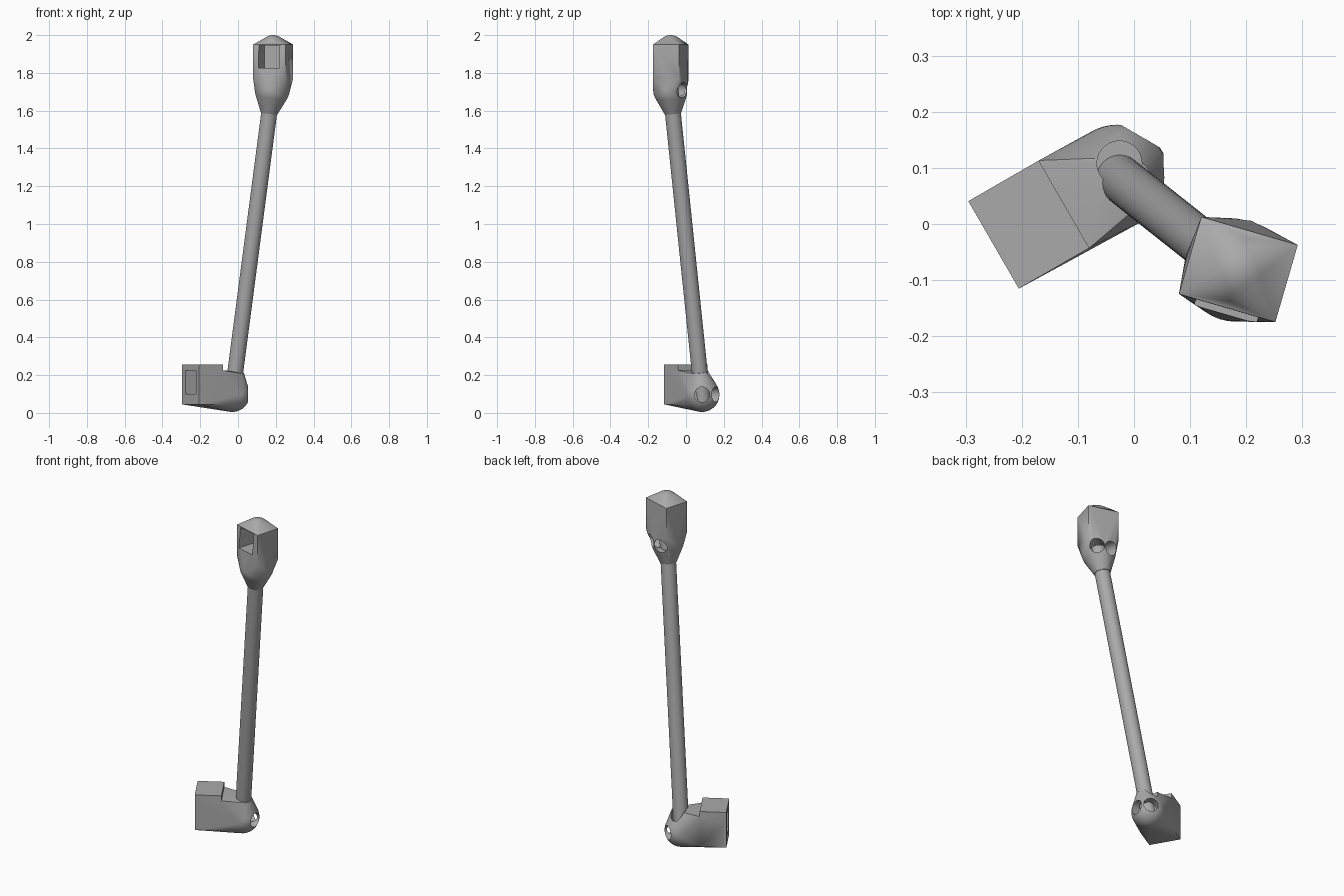
import bpy, bmesh, math
from mathutils import Vector, Matrix

if "Cube" in bpy.data.objects:
    bpy.data.objects.remove(bpy.data.objects["Cube"])

grey = bpy.data.materials.new("plain grey")
grey.use_nodes = True
colour = (0.4, 0.4, 0.4, 1)
grey.diffuse_color = colour
grey.node_tree.nodes["Principled BSDF"].inputs["Base Color"].default_value = colour

LOW = Vector((-0.03, 0.085, 0.097))    # lower hub centre
HIGH = Vector((0.181, -0.082, 1.71))   # upper hub centre
AXIS = (HIGH - LOW).normalized()
HUB_R, TUBE_R, HOLE_R = 0.092, 0.042, 0.04


def add_box(bm, centre, size, degrees):
    m = (Matrix.Translation(centre) @ Matrix.Rotation(math.radians(degrees), 4, "Z")
         @ Matrix.Diagonal((*size, 1)))
    bmesh.ops.create_cube(bm, size=1, matrix=m)


def add_rod(bm, start, end, radius):
    d = end - start
    m = Matrix.Translation((start + end) / 2) @ d.to_track_quat("Z", "Y").to_matrix().to_4x4()
    bmesh.ops.create_cone(bm, cap_ends=True, segments=48, radius1=radius,
                          radius2=radius, depth=d.length, matrix=m)


def add_ball(bm, centre, radius):
    bmesh.ops.create_icosphere(bm, subdivisions=4, radius=radius,
                               matrix=Matrix.Translation(centre))


def hull(bm):
    out = bmesh.ops.convex_hull(bm, input=bm.verts[:])
    junk = {g for g in out["geom_interior"] + out["geom_unused"]
            if isinstance(g, bmesh.types.BMVert)}
    bmesh.ops.delete(bm, geom=list(junk), context="VERTS")
    # remove what is left of the source solids inside the skin
    skin = {g for g in out["geom"] if isinstance(g, bmesh.types.BMFace) and g.is_valid}
    bmesh.ops.delete(bm, geom=[f for f in bm.faces if f not in skin], context="FACES")
    bmesh.ops.dissolve_limit(bm, angle_limit=0.002, verts=bm.verts[:], edges=bm.edges[:])
    bmesh.ops.recalc_face_normals(bm, faces=bm.faces[:])


def to_object(name, bm):
    me = bpy.data.meshes.new(name)
    bm.to_mesh(me)
    bm.free()
    me.materials.append(grey)
    ob = bpy.data.objects.new(name, me)
    bpy.context.collection.objects.link(ob)
    return ob


def activate(ob):
    bpy.ops.object.select_all(action="DESELECT")
    ob.select_set(True)
    bpy.context.view_layer.objects.active = ob


def combine(ob, operation, build, *args):
    bm = bmesh.new()
    build(bm, *args)
    tool = to_object("cutter", bm)
    tool.hide_render = True
    mod = ob.modifiers.new(operation, "BOOLEAN")
    mod.operation, mod.object, mod.solver = operation, tool, "EXACT"
    activate(ob)
    bpy.ops.object.modifier_apply(modifier=mod.name)
    bpy.data.objects.remove(tool)


def finish(ob):
    activate(ob)
    bpy.ops.object.shade_smooth_by_angle(angle=math.radians(25))


def bore(ob, centre, degrees):
    a = math.radians(degrees)
    d = Vector((math.cos(a), math.sin(a), 0))
    combine(ob, "DIFFERENCE", add_rod, centre + d * 0.03, centre + d * 0.2, HOLE_R)


# Lower connector: socket block blended into a round hub
block = Vector((-0.1875, -0.001, 0))
along = Vector((math.cos(math.radians(30)), math.sin(math.radians(30)), 0))
up = Vector((0, 0, 1))
bm = bmesh.new()
add_box(bm, block + up * 0.135, (0.145, 0.18, 0.18), 30)
add_ball(bm, LOW, HUB_R)
add_rod(bm, LOW, LOW + AXIS * 0.12, 0.047)
hull(bm)
lower = to_object("lower_connector", bm)
combine(lower, "UNION", add_box, block + up * 0.2275, (0.145, 0.18, 0.055), 30)
combine(lower, "DIFFERENCE", add_box, block - along * 0.0725 + up * 0.1625,
        (0.22, 0.112, 0.125), 30)
for angle in (0, 60):
    bore(lower, LOW, angle)
# Upright clearance bore beside the strut
well = Vector((-0.026, 0.108, 0.14))
combine(lower, "DIFFERENCE", add_rod, well, well + up * 0.2, HOLE_R)
finish(lower)

# Upper connector: domed socket block tapering to the strut
bm = bmesh.new()
head = Vector((0.186, -0.081, 0))
add_box(bm, head + up * 1.86, (0.179, 0.143, 0.18), -16.2)
add_ball(bm, head + up * 1.93, 0.07)
add_ball(bm, HIGH, HUB_R)
add_rod(bm, HIGH, HIGH - AXIS * 0.125, 0.045)
hull(bm)
upper = to_object("upper_connector", bm)
turn = math.radians(-16.2)
front = Vector((math.sin(turn), -math.cos(turn), 0))
combine(upper, "DIFFERENCE", add_box, head + front * 0.0715 + up * 1.885,
        (0.115, 0.22, 0.12), -16.2)
for angle in (45, 100):
    bore(upper, HIGH, angle)
finish(upper)

# Strut between the hubs
bm = bmesh.new()
add_rod(bm, LOW - AXIS * 0.04, HIGH + AXIS * 0.03, TUBE_R)
finish(to_object("strut", bm))
